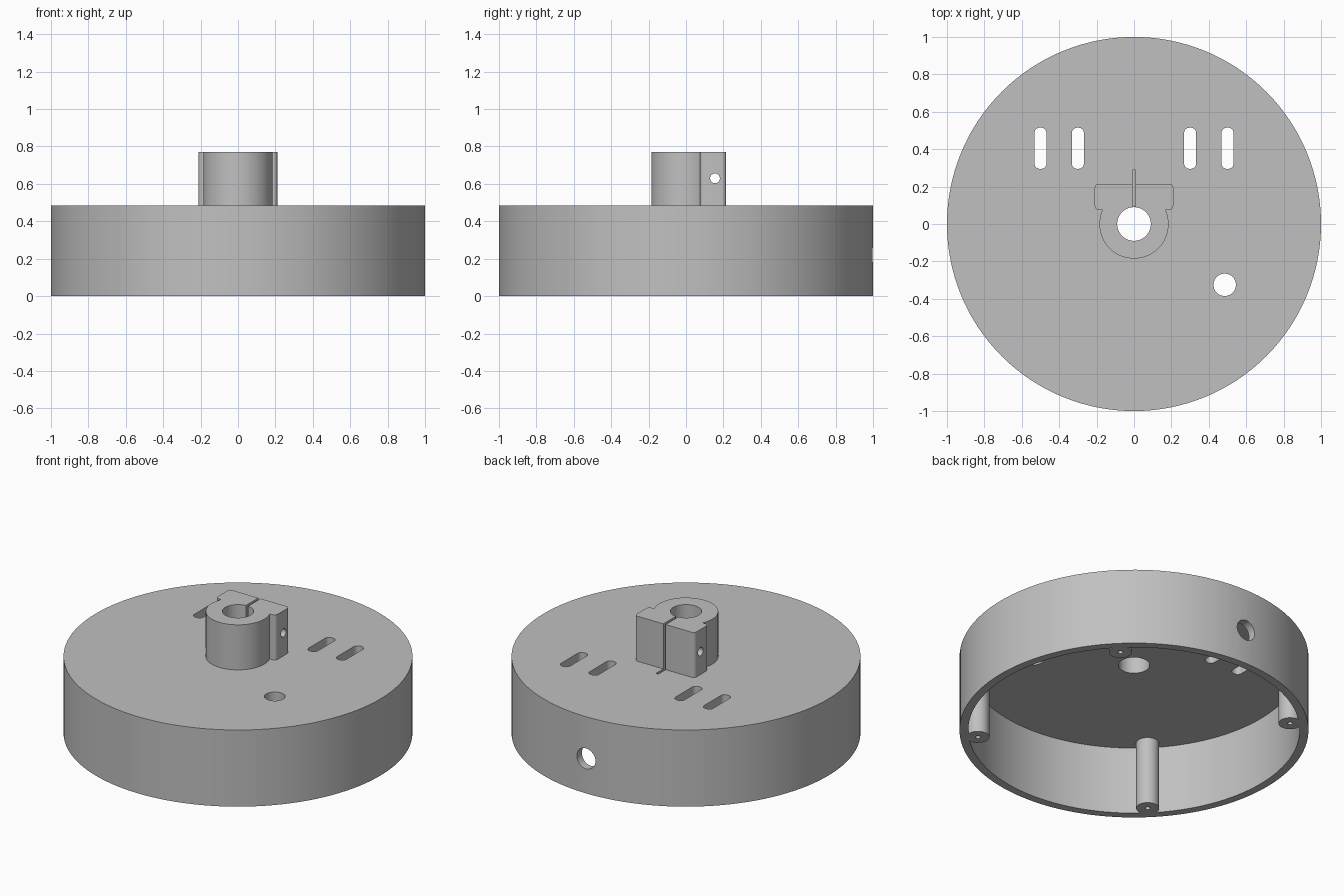
import bpy, bmesh, math
from mathutils import Matrix

if "Cube" in bpy.data.objects:
    bpy.data.objects.remove(bpy.data.objects["Cube"], do_unlink=True)

grey = bpy.data.materials.new("plain grey")
grey.use_nodes = True
COLOUR = (0.53, 0.53, 0.53, 1)
grey.diffuse_color = COLOUR
grey.node_tree.nodes["Principled BSDF"].inputs["Base Color"].default_value = COLOUR

TOP, PLATE, CLAMP_TOP = 0.485, 0.43, 0.77
BORE = 0.09


def finish(bm, name):
    bmesh.ops.recalc_face_normals(bm, faces=bm.faces)
    mesh = bpy.data.meshes.new(name)
    bm.to_mesh(mesh)
    bm.free()
    mesh.materials.append(grey)
    obj = bpy.data.objects.new(name, mesh)
    bpy.context.collection.objects.link(obj)
    return obj


def cylinder(name, radius, low, high, x=0, y=0, sides=48):
    bm = bmesh.new()
    bmesh.ops.create_cone(bm, cap_ends=True, segments=sides, radius1=radius, radius2=radius,
                          depth=high - low, matrix=Matrix.Translation((x, y, (low + high) / 2)))
    return finish(bm, name)


def rounded_bar(name, x0, x1, y0, y1, low, high, corner=0):
    """Upright bar with rounded vertical edges."""
    bm = bmesh.new()
    size = Matrix.Diagonal((x1 - x0, y1 - y0, high - low, 1))
    place = Matrix.Translation(((x0 + x1) / 2, (y0 + y1) / 2, (low + high) / 2))
    bmesh.ops.create_cube(bm, size=1, matrix=place @ size)
    if corner:
        upright = [e for e in bm.edges if abs(e.verts[0].co.z - e.verts[1].co.z) > 0.001]
        bmesh.ops.bevel(bm, geom=upright, offset=corner, segments=6, profile=0.5, affect='EDGES')
    return finish(bm, name)


def cross_hole(name, radius, length, axis, centre):
    """Cutter lying along x or y."""
    obj = cylinder(name, radius, -length / 2, length / 2, sides=32)
    turn = Matrix.Rotation(math.pi / 2, 4, 'Y' if axis == 'x' else 'X')
    obj.data.transform(Matrix.Translation(centre) @ turn)
    return obj


def combine(target, operation, tools):
    """Boolean every tool into the target, then discard the tools."""
    for tool in tools:
        mod = target.modifiers.new("cut", 'BOOLEAN')
        mod.operation, mod.solver, mod.object = operation, 'EXACT', tool
    bpy.context.view_layer.update()
    graph = bpy.context.evaluated_depsgraph_get()
    result = bpy.data.meshes.new_from_object(target.evaluated_get(graph))
    target.modifiers.clear()
    target.data = result
    for tool in tools:
        bpy.data.objects.remove(tool, do_unlink=True)


# Round cup, open underneath
housing = cylinder("housing", 1, 0, TOP, sides=128)
combine(housing, 'DIFFERENCE', [cylinder("cavity", 0.95, -0.1, PLATE, sides=128)])

# Four screw posts against the inner wall
corners = [(sx * 0.635, sy * 0.635) for sx in (-1, 1) for sy in (-1, 1)]
combine(housing, 'UNION', [cylinder("post", 0.066, 0, PLATE + 0.02, x, y) for x, y in corners])

# Openings: post pilots, bore, slots, cable holes and the end of the clamp slit
cuts = [cylinder("pilot", 0.015, -0.1, 0.3, x, y, 20) for x, y in corners]
cuts += [rounded_bar("slot", x - 0.032, x + 0.032, 0.295, 0.515, 0.4, 0.6, 0.028)
         for x in (-0.5, -0.3, 0.3, 0.5)]
cuts += [cylinder("bore", BORE, 0.4, 0.6),
         cylinder("cable_hole", 0.06, 0.4, 0.6, 0.485, -0.325),
         cross_hole("wall_hole", 0.065, 0.3, 'y', (0, 1, 0.22)),
         rounded_bar("groove", -0.008, 0.008, 0, 0.29, TOP - 0.02, 0.6)]
combine(housing, 'DIFFERENCE', cuts)

# Split shaft clamp with a cross bolt hole
clamp = cylinder("shaft_clamp", 0.185, TOP, CLAMP_TOP, sides=64)
combine(clamp, 'UNION', [rounded_bar("ears", -0.21, 0.21, 0.075, 0.215, TOP, CLAMP_TOP, 0.022)])
combine(clamp, 'DIFFERENCE', [
    cylinder("bore", BORE, 0.4, 0.9),
    rounded_bar("slit", -0.008, 0.008, 0, 0.29, 0.4, 0.9),
    cross_hole("bolt_hole", 0.026, 0.6, 'x', (0, 0.155, 0.63))])

# Smooth round walls, crisp edges
for obj in (housing, clamp):
    bpy.ops.object.select_all(action='DESELECT')
    obj.select_set(True)
    bpy.context.view_layer.objects.active = obj
    bpy.ops.object.shade_smooth_by_angle(angle=math.radians(30))
